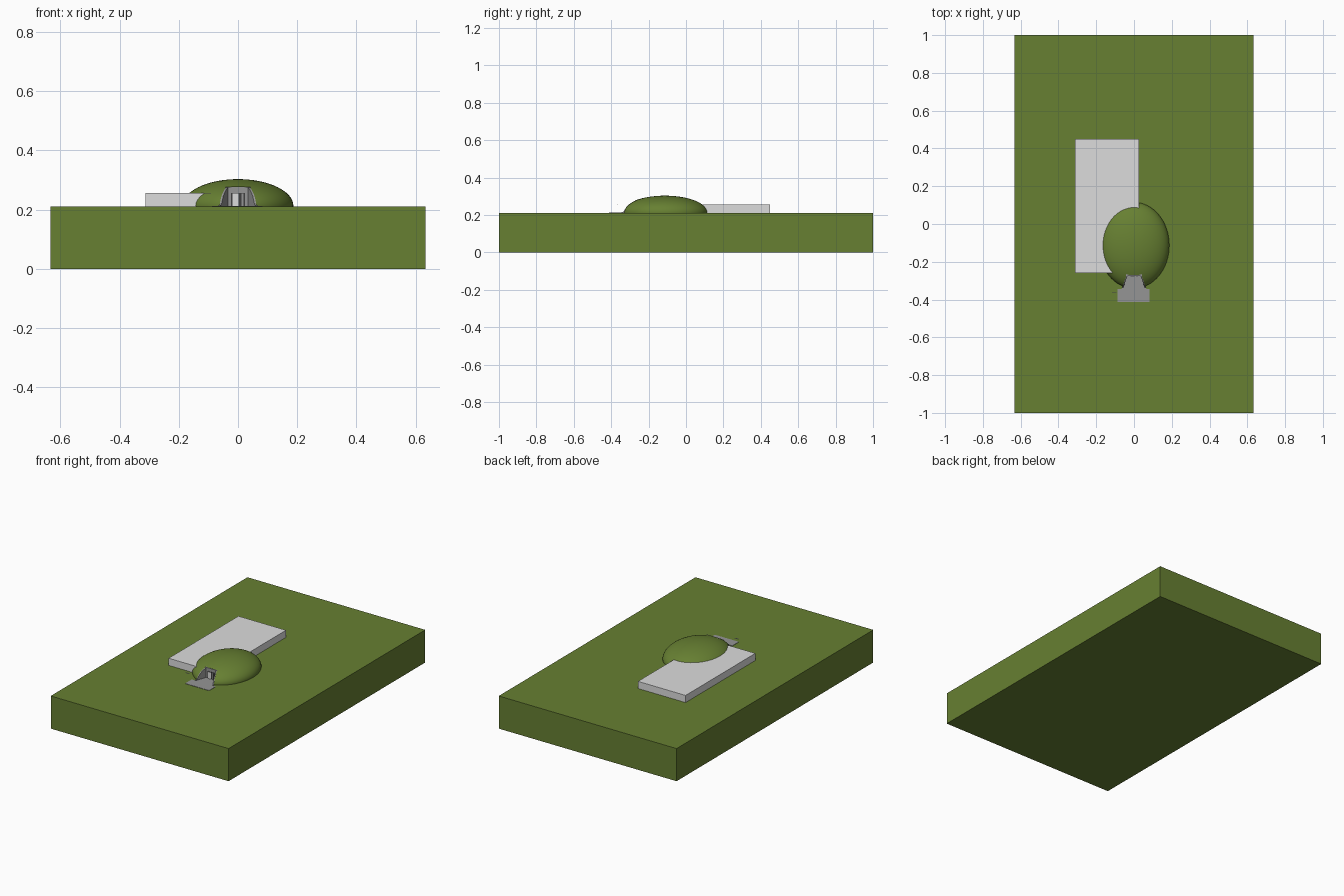
import bpy, bmesh, math

cube = bpy.data.objects.get("Cube")
if cube:
    bpy.data.objects.remove(cube, do_unlink=True)


def material(name, rgb):
    m = bpy.data.materials.new(name)
    m.use_nodes = True
    m.diffuse_color = (*rgb, 1)
    m.node_tree.nodes["Principled BSDF"].inputs["Base Color"].default_value = (*rgb, 1)
    return m


grass = material("grass_green", (0.135, 0.215, 0.032))
pale = material("pale_concrete", (0.72, 0.72, 0.72))
grey = material("grey_concrete", (0.3, 0.3, 0.3))
dark = material("dark_opening", (0.05, 0.05, 0.05))


def make(name, bm, mat):
    bmesh.ops.recalc_face_normals(bm, faces=bm.faces)
    me = bpy.data.meshes.new(name)
    bm.to_mesh(me)
    bm.free()
    ob = bpy.data.objects.new(name, me)
    bpy.context.collection.objects.link(ob)
    me.materials.append(mat)
    return ob


def prism(name, outline, z0, z1, mat):
    """Extrude a plan outline from z0 up to z1."""
    bm = bmesh.new()
    face = bm.faces.new([bm.verts.new((x, y, z0)) for x, y in outline])
    top = bmesh.ops.extrude_face_region(bm, geom=[face])["geom"]
    verts = [v for v in top if isinstance(v, bmesh.types.BMVert)]
    bmesh.ops.translate(bm, verts=verts, vec=(0, 0, z1 - z0))
    return make(name, bm, mat)


def box(name, x0, x1, y0, y1, z0, z1, mat):
    return prism(name, [(x0, y0), (x1, y0), (x1, y1), (x0, y1)], z0, z1, mat)


GROUND = 0.21
BACK, FRONT = -0.27, -0.345      # depth of the entrance cutting
RX, RY, RZ, CY, CZ = 0.187, 0.228, 0.09, -0.113, 0.213


def dome_height(x, y):
    r = 1 - (x / RX) ** 2 - ((y - CY) / RY) ** 2
    return CZ + RZ * math.sqrt(max(r, 0))


# Ground block and raised slab
box("ground_block", -0.633, 0.633, -1, 1, 0, GROUND, grass)
box("concrete_slab", -0.312, 0.027, -0.26, 0.45, GROUND - 0.01, 0.256, pale)

# Earth mound with a flared cutting at the front
bm = bmesh.new()
bmesh.ops.create_uvsphere(bm, u_segments=64, v_segments=32, radius=1)
for v in bm.verts:
    v.co = (v.co.x * RX, v.co.y * RY + CY, v.co.z * RZ + CZ)
mound = make("earth_mound", bm, grass)
cutter = prism("entrance_cutter", [(-0.036, BACK), (0.036, BACK), (0.068, -0.36), (-0.068, -0.36)],
               0.05, 0.4, grass)
cutter.hide_render = True
cutter.hide_set(True)
cut = mound.modifiers.new("entrance_cut", "BOOLEAN")
cut.operation, cut.solver, cut.object = "DIFFERENCE", "EXACT", cutter
bpy.context.view_layer.objects.active = mound
mound.select_set(True)
bpy.ops.object.modifier_apply(modifier=cut.name)
bpy.ops.object.shade_smooth_by_angle(angle=math.radians(40))
bpy.data.objects.remove(cutter, do_unlink=True)

# Wing walls that follow the mound's slope
for side, word in ((-1, "right"), (1, "left")):
    bm = bmesh.new()
    rows = []
    for i in range(9):
        t = i / 8
        y = BACK + (FRONT - BACK) * t
        x = 0.036 + 0.027 * t
        z = max(dome_height(x, y), GROUND + 0.004) + 0.001
        rows.append([bm.verts.new((side * a, y, b)) for a, b in
                     ((x - 0.003, GROUND - 0.01), (x + 0.003, GROUND - 0.01),
                      (x + 0.003, z), (x - 0.003, z))])
    for a, b in zip(rows, rows[1:]):
        for k in range(4):
            n = (k + 1) % 4
            bm.faces.new((a[k], a[n], b[n], b[k]))
    bm.faces.new(rows[0])
    bm.faces.new(rows[-1])
    make(word + "_wing_wall", bm, grey)

# Portal wall, apron, doorway and door leaf
box("portal_wall", -0.042, 0.042, BACK - 0.004, BACK + 0.004, GROUND - 0.01, 0.277, grey)
prism("apron", [(-0.036, BACK), (-0.063, FRONT), (-0.088, FRONT), (-0.088, -0.412),
                (0.083, -0.412), (0.083, FRONT), (0.063, FRONT), (0.036, BACK)],
      GROUND - 0.01, GROUND + 0.002, grey)
box("doorway", -0.024, 0.024, BACK - 0.006, BACK - 0.003, GROUND, 0.256, dark)
box("door_leaf", -0.019, 0.002, BACK - 0.009, BACK - 0.005, GROUND, 0.254, pale)
box("door_jamb", 0.012, 0.019, BACK - 0.009, BACK - 0.005, GROUND, 0.254, grey)

# Small marker arm beside the apron
box("marker_arm", -0.117, -0.092, -0.366, -0.363, 0.254, 0.257, pale)
